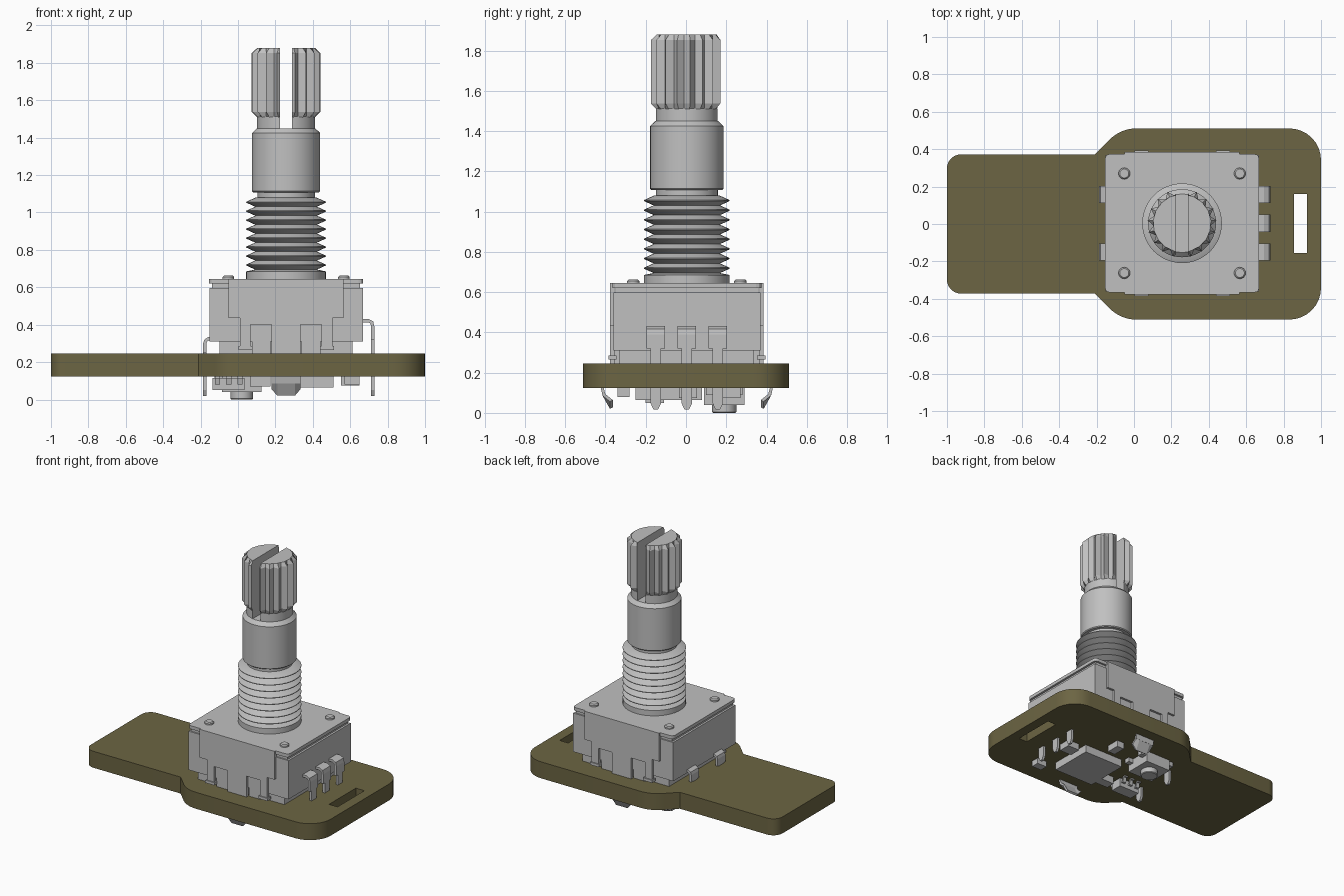
import bpy, bmesh, math
from mathutils import Vector

if "Cube" in bpy.data.objects:
    bpy.data.objects.remove(bpy.data.objects["Cube"])


def material(name, rgb):
    m = bpy.data.materials.new(name)
    m.use_nodes = True
    m.diffuse_color = (*rgb, 1)
    m.node_tree.nodes["Principled BSDF"].inputs["Base Color"].default_value = (*rgb, 1)
    return m


METAL = material("light grey", (0.53, 0.53, 0.53))
OLIVE = material("olive board", (0.15, 0.13, 0.056))
CX, CY = 0.257, 0.004   # shaft axis


def finish(name, bm, mat, smooth=False):
    bmesh.ops.recalc_face_normals(bm, faces=bm.faces)
    me = bpy.data.meshes.new(name)
    bm.to_mesh(me)
    bm.free()
    ob = bpy.data.objects.new(name, me)
    bpy.context.collection.objects.link(ob)
    me.materials.append(mat)
    bpy.ops.object.select_all(action='DESELECT')
    ob.select_set(True)
    bpy.context.view_layer.objects.active = ob
    if smooth:
        bpy.ops.object.shade_smooth_by_angle(angle=math.radians(25))
    return ob


def loft(name, rings, mat=METAL, smooth=False):
    """Skin equal-length rings and cap both ends."""
    bm = bmesh.new()
    vs = [[bm.verts.new(p) for p in r] for r in rings]
    n = len(vs[0])
    for a, b in zip(vs, vs[1:]):
        for i in range(n):
            j = (i + 1) % n
            bm.faces.new((a[i], a[j], b[j], b[i]))
    bm.faces.new(vs[0][::-1])
    bm.faces.new(vs[-1])
    return finish(name, bm, mat, smooth)


def prism(name, outline, axis, a, b, mat=METAL, smooth=False):
    """Extrude a 2D outline along an axis from a to b."""
    place = {'x': lambda u, v, w: (w, u, v),
             'y': lambda u, v, w: (u, w, v),
             'z': lambda u, v, w: (u, v, w)}[axis]
    return loft(name, [[place(u, v, w) for u, v in outline] for w in (a, b)], mat, smooth)


def box(name, x0, x1, y0, y1, z0, z1):
    return prism(name, [(x0, y0), (x1, y0), (x1, y1), (x0, y1)], 'z', z0, z1)


def block(name, x, y, w, d, z0, z1):
    return box(name, x - w / 2, x + w / 2, y - d / 2, y + d / 2, z0, z1)


def lathe(name, profile, x=CX, y=CY, n=48):
    ring = [2 * math.pi * i / n for i in range(n)]
    return loft(name, [[(x + r * math.cos(t), y + r * math.sin(t), z) for t in ring]
                       for r, z in profile], METAL, True)


def rounded(corners, steps=8):
    """Round each (x, y, radius) corner of a polygon."""
    out = []
    for i, (x, y, r) in enumerate(corners):
        p = Vector((x, y))
        d0 = (Vector(corners[i - 1][:2]) - p).normalized()
        d1 = (Vector(corners[(i + 1) % len(corners)][:2]) - p).normalized()
        if r == 0:
            out.append((x, y))
            continue
        half = d0.angle(d1) / 2
        c = p + (d0 + d1).normalized() * r / math.sin(half)
        a = p + d0 * r / math.tan(half) - c
        sweep = a.angle_signed(p + d1 * r / math.tan(half) - c)
        for k in range(steps + 1):
            t = -sweep * k / steps
            out.append((c.x + a.x * math.cos(t) - a.y * math.sin(t),
                        c.y + a.x * math.sin(t) + a.y * math.cos(t)))
    return out


def sheet(path, t):
    """Outline of a bent strip of thickness t around a 2D path."""
    left, right = [], []
    for i, p in enumerate(path):
        d = Vector(path[min(i + 1, len(path) - 1)]) - Vector(path[max(i - 1, 0)])
        n = Vector((-d.y, d.x)).normalized() * t / 2
        left.append(tuple(Vector(p) + n))
        right.append(tuple(Vector(p) - n))
    return left + right[::-1]


# Circuit board with a slot
half = [(-1, -0.372, 0.075), (-0.21, -0.372, 0), (-0.07, -0.511, 0.2), (1, -0.511, 0.17)]
board = prism("circuit_board",
              rounded(half + [(x, -y, r) for x, y, r in reversed(half)]), 'z', 0.123, 0.245, OLIVE, True)
cutter = box("slot_cutter", 0.855, 0.925, -0.155, 0.16, 0, 0.4)
cut = board.modifiers.new("slot", 'BOOLEAN')
cut.operation, cut.solver, cut.object = 'DIFFERENCE', 'EXACT', cutter
bpy.context.view_layer.objects.active = board
bpy.ops.object.modifier_apply(modifier=cut.name)
bpy.data.objects.remove(cutter)
board.data.materials.clear()
board.data.materials.append(OLIVE)

# Encoder housing
block("housing_foot", CX, CY, 0.71, 0.67, 0.245, 0.31)
block("housing", CX, CY, 0.82, 0.73, 0.31, 0.597)
block("housing_seam", CX, CY, 0.79, 0.71, 0.597, 0.62)
w, d = 0.412, 0.37
prism("top_plate", rounded([(CX - w, CY - d, 0.025), (CX + w, CY - d, 0.025),
                            (CX + w, CY + d, 0.025), (CX - w, CY + d, 0.025)], 3), 'z', 0.62, 0.645)
for x in (-0.309, 0.309):
    for y in (-0.266, 0.266):
        lathe("plate_rivet", [(0.031, 0.64), (0.031, 0.655), (0.024, 0.662)], CX + x, CY + y, 24)

# Folded bracket on front and back, with hooks and board clips
side = [(0.307, 0.645), (0.307, 0.435), (0.247, 0.435), (0.247, 0.265),
        (0.19, 0.265), (0.19, 0.4), (0.078, 0.4), (0.078, 0.245)]
skirt = [(CX + x, z) for x, z in side] + [(CX - x, z) for x, z in reversed(side)]
for s in (-1, 1):
    prism("bracket_skirt", skirt, 'y', CY + s * 0.36, CY + s * 0.382)
    for x in (-0.218, 0.218):
        block("bracket_hook", CX + x, CY + s * 0.37, 0.075, 0.04, 0.265, 0.285)
        block("hook_recess_rib", CX + x * 0.61, CY + s * 0.345, 0.1, 0.03, 0.245, 0.4)
    bend = [(CY + s * y, z) for y, z in ((0.371, 0.26), (0.38, 0.2), (0.42, 0.125), (0.412, 0.09), (0.375, 0.02))]
    clip = sheet(bend, 0.016)
    prism("board_clip", clip[:4] + clip[6:], 'x', CX - 0.078, CX + 0.078)
    tip = sheet(bend[3:], 0.016)
    loft("clip_tip", [[(CX + k * 0.078, y, z if z > 0.06 else z + lift) for y, z in tip]
                      for k, lift in ((-1, 0.04), (-0.6, 0.004), (0.6, 0.004), (1, 0.04))])

# Contact pins: three on the left side, two on the right side
def pin(name, y, path, drop):
    prism(name + "_shoulder", sheet(path, 0.018), 'y', y - 0.046, y + 0.046)
    x = path[-1][0]
    prism(name + "_leg", [(y - 0.027, drop), (y - 0.027, 0.05), (y - 0.012, 0.018),
                          (y + 0.012, 0.018), (y + 0.027, 0.05), (y + 0.027, drop)],
          'x', x - 0.009, x + 0.009)


for y in (-0.154, 0, 0.154):
    pin("signal_pin", CY + y, [(0.65, 0.422), (0.695, 0.422), (0.716, 0.412), (0.72, 0.39), (0.72, 0.32)], 0.33)
for y in (-0.154, 0.154):
    pin("switch_pin", CY + y, [(-0.13, 0.325), (-0.157, 0.325), (-0.173, 0.315), (-0.177, 0.3), (-0.177, 0.25)], 0.26)

# Threaded bushing
thread = [(0.213, 0.64), (0.213, 0.685), (0.165, 0.695)]
pitch = 0.048
for i in range(8):
    z = 0.695 + i * pitch
    thread += [(0.213, z + pitch * 0.45), (0.213, z + pitch * 0.55), (0.165, z + pitch)]
lathe("threaded_bushing", thread)

# Shaft with neck, collar and slotted splined tip
lathe("shaft", [(0.154, 1.07), (0.154, 1.108), (0.176, 1.108), (0.182, 1.114), (0.182, 1.425),
                (0.156, 1.45)])
SLOT, TEETH = 0.033, 18


def slotted(name, ob):
    """Keep one side of the slot, cap it, and mirror it to the other side."""
    bm = bmesh.new()
    bm.from_mesh(ob.data)
    bpy.data.objects.remove(ob)
    geom = bm.verts[:] + bm.edges[:] + bm.faces[:]
    res = bmesh.ops.bisect_plane(bm, geom=geom, plane_co=(CX + SLOT, 0, 0),
                                 plane_no=(1, 0, 0), clear_inner=True)
    bmesh.ops.holes_fill(bm, edges=[e for e in res["geom_cut"] if isinstance(e, bmesh.types.BMEdge)])
    dup = bmesh.ops.duplicate(bm, geom=bm.verts[:] + bm.edges[:] + bm.faces[:])["geom"]
    for v in dup:
        if isinstance(v, bmesh.types.BMVert):
            v.co.x = 2 * CX - v.co.x
    finish(name, bm, METAL, True)


slotted("split_neck", lathe("neck", [(0.156, 1.45), (0.156, 1.512)]))
rings = []
for z, peak in ((1.508, 0.155), (1.538, 0.185), (1.852, 0.185), (1.88, 0.155)):
    rings.append([(CX + r * math.cos(t), CY + r * math.sin(t), z)
                  for i in range(TEETH * 2)
                  for r, t in [((peak, 0.153)[i % 2], math.pi * (i + 0.5) / TEETH)]])
slotted("splined_tip", loft("tip", rings))

# Components under the board
TOP = 0.125
block("controller_chip", 0.345, -0.085, 0.33, 0.33, 0.065, TOP)
block("button_body", 0.02, 0.19, 0.21, 0.2, 0.04, TOP)
lathe("button_plunger", [(0.055, 0.0), (0.06, 0.005), (0.06, 0.05)], 0.02, 0.19, 32)
for x in (-0.1, 0.14):
    for y in (0.12, 0.26):
        block("button_terminal", x, y, 0.05, 0.04, 0.09, TOP)
block("small_chip", -0.05, -0.155, 0.17, 0.09, 0.05, 0.115)
for x in (-0.11, -0.05, 0.01):
    for s in (-1, 1):
        path = [(-0.155 + s * k, z) for k, z in ((0.04, 0.085), (0.058, 0.083), (0.066, 0.118), (0.085, 0.119))]
        prism("small_chip_lead", sheet(path, 0.012), 'x', x - 0.014, x + 0.014)
for x, y, w, d, z in ((0.12, -0.18, 0.11, 0.07, 0.07), (0.35, 0.22, 0.06, 0.1, 0.075),
                      (0.61, -0.31, 0.08, 0.06, 0.08), (0.6, 0.01, 0.1, 0.09, 0.075)):
    block("passive_component", x, y, w, d, z, TOP)
